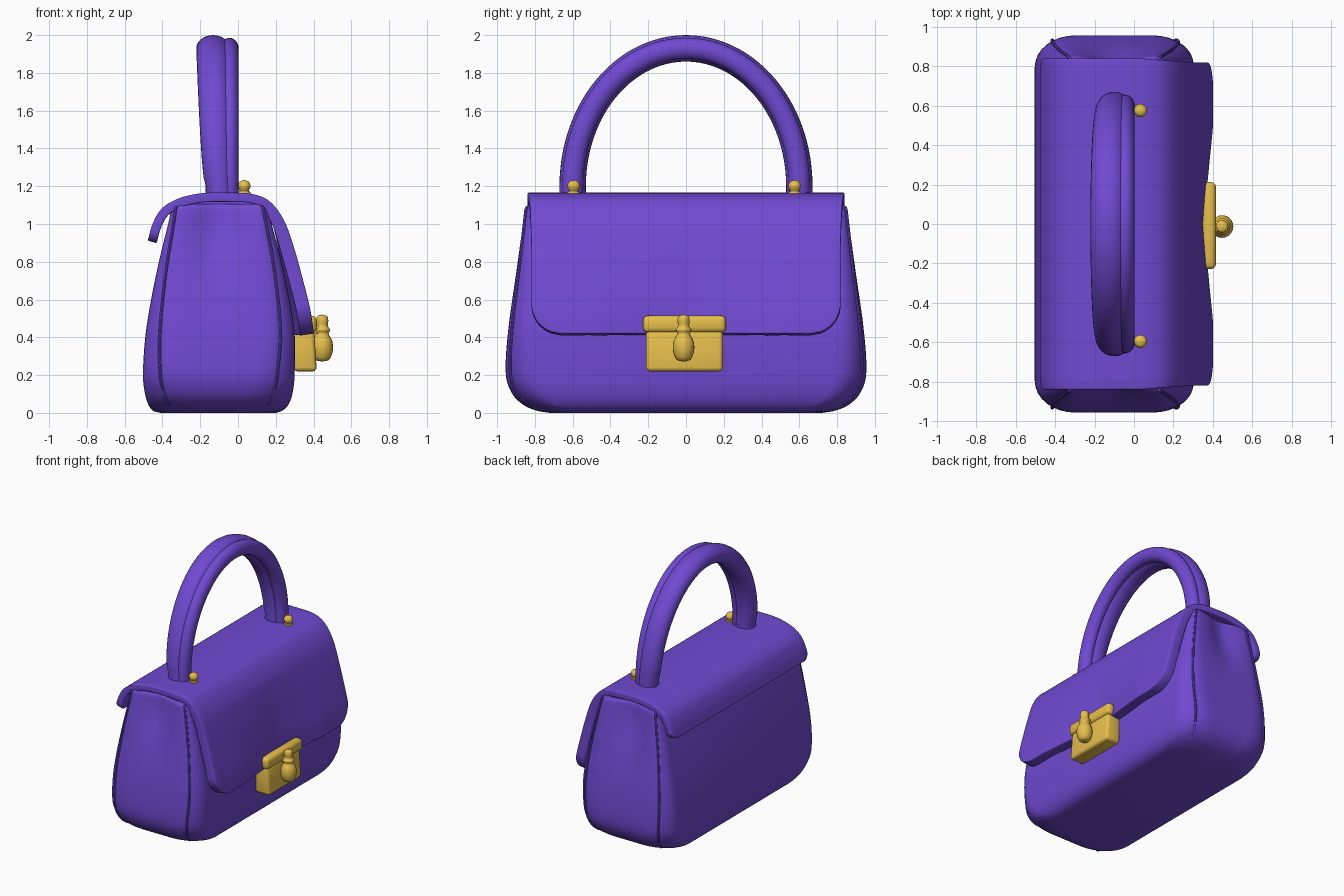
import bpy, bmesh, math
from mathutils import Vector

if "Cube" in bpy.data.objects:
    bpy.data.objects.remove(bpy.data.objects["Cube"])


def material(name, rgb):
    m = bpy.data.materials.new(name)
    m.diffuse_color = (*rgb, 1)
    m.use_nodes = True
    m.node_tree.nodes["Principled BSDF"].inputs["Base Color"].default_value = m.diffuse_color
    return m


PURPLE = material("purple leather", (0.16, 0.068, 0.64))
GOLD = material("gold metal", (0.82, 0.53, 0.075))


def finish(ob, mat, angle=35):
    ob.data.materials.append(mat)
    bpy.ops.object.select_all(action='DESELECT')
    ob.select_set(True)
    bpy.context.view_layer.objects.active = ob
    bpy.ops.object.convert(target='MESH')
    bpy.ops.object.shade_smooth_by_angle(angle=math.radians(angle))


def new_object(name, bm):
    me = bpy.data.meshes.new(name)
    bm.to_mesh(me)
    bm.free()
    ob = bpy.data.objects.new(name, me)
    bpy.context.collection.objects.link(ob)
    return ob


def loft(name, rings, mat, angle=40):
    """Skin closed rings of equal length and cap both ends."""
    bm = bmesh.new()
    vs = [[bm.verts.new(p) for p in r] for r in rings]
    n = len(rings[0])
    for a, b in zip(vs, vs[1:]):
        for j in range(n):
            bm.faces.new((a[j], a[(j + 1) % n], b[(j + 1) % n], b[j]))
    bm.faces.new(vs[0])
    bm.faces.new(vs[-1])
    bmesh.ops.recalc_face_normals(bm, faces=bm.faces)
    ob = new_object(name, bm)
    finish(ob, mat, angle)
    return ob


def spline(pts, steps):
    """Catmull-Rom through points of any dimension."""
    pts = [Vector(p) for p in pts]
    ext = [2 * pts[0] - pts[1]] + pts + [2 * pts[-1] - pts[-2]]
    out = []
    for a, b, c, d in zip(ext, ext[1:], ext[2:], ext[3:]):
        for k in range(steps):
            t = k / steps
            out.append(0.5 * (2 * b + (c - a) * t + (2 * a - 5 * b + 4 * c - d) * t * t
                              + (3 * b - a - 3 * c + d) * t ** 3))
    return out + [pts[-1]]


# Bag body: rounded rectangle sections (z, x min, x max, half depth)
outline = [(0.0, -0.41, 0.20, 0.72), (0.012, -0.45, 0.235, 0.79), (0.045, -0.475, 0.268, 0.865),
           (0.11, -0.494, 0.29, 0.925), (0.22, -0.503, 0.30, 0.955), (0.45, -0.485, 0.297, 0.94),
           (0.75, -0.43, 0.242, 0.898), (1.00, -0.37, 0.178, 0.864), (1.08, -0.352, 0.155, 0.852),
           (1.105, -0.335, 0.14, 0.835)]
rings = []
for z, x0, x1, h in spline(outline, 5):
    rx = 0.25 - 0.18 * z
    ry = 0.19 - 0.13 * z
    ring = []
    for cx, cy, a0 in ((x1 - rx, h - ry, 0), (x0 + rx, h - ry, 90),
                       (x0 + rx, -h + ry, 180), (x1 - rx, -h + ry, 270)):
        for k in range(9):
            a = math.radians(a0 + k * 11.25)
            ring.append(Vector((cx + rx * math.cos(a), cy + ry * math.sin(a), z)))
        if a0 in (0, 180):
            # extra points along the end panels
            side = 1 if a0 == 0 else -1
            xe = x0 + rx if side > 0 else x1 - rx
            for k in range(1, 10):
                ring.append(Vector((cx + (xe - cx) * k / 10, side * h, z)))
    # soft hollow high in each end panel
    for p in ring:
        dent = 0.05 * math.exp(-((p.x + 0.11) / 0.11) ** 2) * math.exp(-((z - 1.0) / 0.25) ** 2)
        p.y -= math.copysign(dent, p.y)
    rings.append(ring)
loft("bag_body", rings, PURPLE, 50)

# Slim seam cords at the four upright corners
R = 0.008
for n, i in enumerate((5, 21, 32, 48)):
    sx, sy = (1, -1, -1, 1)[n], (1, 1, -1, -1)[n]
    loft("corner_seam_%d" % n,
         [[r[i] + Vector((R * math.cos(a) + 0.003 * sx, R * math.sin(a) + 0.003 * sy, 0))
           for a in (math.tau * k / 8 for k in range(8))] for r in rings[10:-3]], PURPLE)

# Flap: outer profile from the back lip over the top to the front edge
profile = spline([(-0.478, 0.912), (-0.452, 1.0), (-0.405, 1.08), (-0.32, 1.133), (-0.2, 1.162),
                  (-0.05, 1.166), (0.08, 1.158), (0.17, 1.118), (0.243, 1.02), (0.295, 0.88),
                  (0.345, 0.70), (0.382, 0.55), (0.402, 0.42)], 14)
dist = [0]
for a, b in zip(profile, profile[1:]):
    dist.append(dist[-1] + (b - a).length)
bm = bmesh.new()
COLS = 28
grid = []
for p, s in zip(profile, dist):
    w = 0.838 - 0.02 * min(1, max(0, (p.x - 0.05) / 0.25))
    for d, r in ((dist[-1] - s, 0.16), (s, 0.06)):
        if d < r:
            w += -r + math.sqrt(max(0, r * r - (r - d) ** 2))
    row = []
    for j in range(COLS + 1):
        y = w * (2 * j / COLS - 1)
        x = p.x
        if x > 0:  # pressed in behind the clasp
            x -= 0.05 * max(0, 1 - abs(y) / 0.5) * max(0, (1.0 - p.y) / 0.58)
        row.append(bm.verts.new((x, y, p.y)))
    grid.append(row)
for a, b in zip(grid, grid[1:]):
    for j in range(COLS):
        bm.faces.new((a[j], b[j], b[j + 1], a[j + 1]))
flap = new_object("flap", bm)
# the front hangs thicker than the top
group = flap.vertex_groups.new(name="padding")
for v in flap.data.vertices:
    group.add([v.index], 0.66 + 0.34 * min(1, max(0, (v.co.x - 0.1) / 0.2)), 'REPLACE')
sol = flap.modifiers.new("thickness", 'SOLIDIFY')
sol.thickness, sol.offset, sol.vertex_group = 0.074, -1, "padding"
bev = flap.modifiers.new("soft_edge", 'BEVEL')
bev.width, bev.segments, bev.angle_limit = 0.02, 3, math.radians(50)
finish(flap, PURPLE, 50)


# Handle: padded arch with a narrower strip along its front
def arch(name, section):
    rings = []
    stations = [(0, 1.13)] + [(math.pi * k / 48, None) for k in range(49)] + [(math.pi, 1.13)]
    for t, z in stations:
        k = max(0, math.sin(t))
        c, rx, ry = section(k ** 0.55)
        mid = Vector((c, -0.6 * math.cos(t), z or 1.2 + 0.73 * k))
        out = Vector((0, -0.732 * math.cos(t), 0.6 * k)).normalized()
        rings.append([mid + Vector((rx * math.cos(a), 0, 0)) + out * ry * math.sin(a)
                      for a in (math.tau * i / 24 for i in range(24))])
    loft(name, rings, PURPLE)


arch("handle", lambda k: (-0.097 - 0.035 * k, 0.074 + 0.015 * k, 0.07))
arch("handle_front_strip", lambda k: (-0.045, 0.048, 0.056))


# Turned metal parts
def lathe(name, x, y, pts):
    loft(name, [[Vector((x + r * math.cos(a), y + r * math.sin(a), z))
                 for a in (math.tau * i / 20 for i in range(20))]
                for r, z in spline(pts, 4)], GOLD)


for n, y in (("left", -0.595), ("right", 0.575)):
    lathe("handle_stud_" + n, 0.033, y,
          [(0.03, 1.13), (0.032, 1.168), (0.024, 1.175), (0.034, 1.2), (0.024, 1.224), (0.003, 1.232)])
lathe("clasp_drop", 0.446, -0.013,
      [(0.004, 0.272), (0.038, 0.283), (0.056, 0.33), (0.053, 0.38), (0.034, 0.418), (0.042, 0.44),
       (0.03, 0.46), (0.032, 0.49), (0.026, 0.512), (0.003, 0.52)])


# Boxed parts, leaning with the bag front where needed
def plate(name, x0, x1, y0, y1, z0, z1, bevel, lean=0.0, mat=GOLD):
    bm = bmesh.new()
    bmesh.ops.create_cube(bm, size=1)
    for v in bm.verts:
        v.co = ((x0 + x1) / 2 + v.co.x * (x1 - x0) - lean * v.co.z,
                (y0 + y1) / 2 + v.co.y * (y1 - y0),
                (z0 + z1) / 2 + v.co.z * (z1 - z0))
    ob = new_object(name, bm)
    m = ob.modifiers.new("round", 'BEVEL')
    m.width, m.segments = bevel, 3
    finish(ob, mat)


plate("clasp_base", 0.285, 0.41, -0.212, 0.195, 0.22, 0.44, 0.022, 0.015)
plate("clasp_bar", 0.345, 0.416, -0.228, 0.212, 0.425, 0.515, 0.026)
plate("clasp_pin", 0.39, 0.45, -0.04, 0.014, 0.42, 0.46, 0.01)
plate("flap_mount", -0.24, 0.12, -0.79, 0.79, 1.08, 1.135, 0.01, 0, PURPLE)
